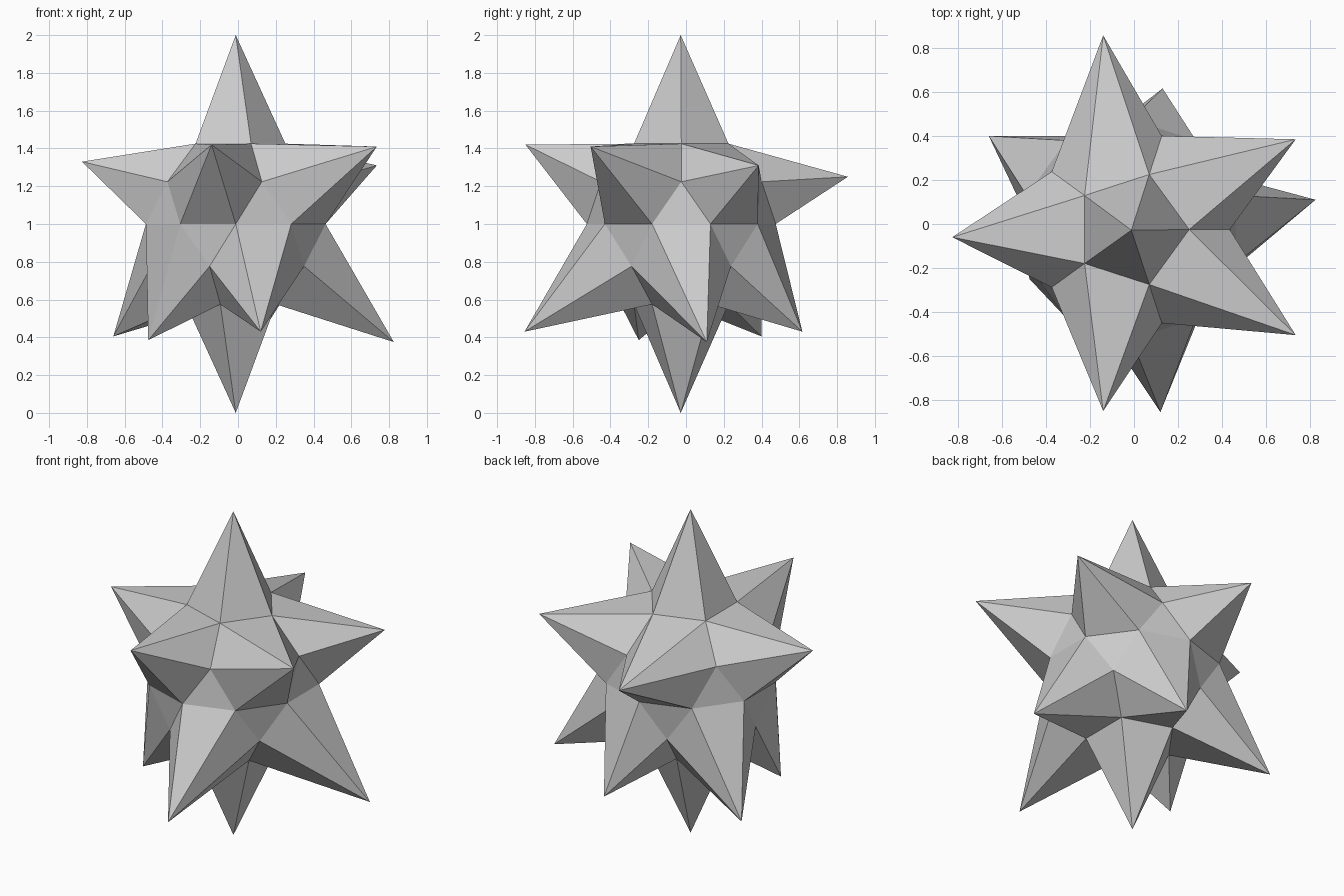
import bpy
import bmesh
from mathutils import Vector

if "Cube" in bpy.data.objects:
    bpy.data.objects.remove(bpy.data.objects["Cube"], do_unlink=True)

CORE = 0.5
CENTRE = Vector((-0.012, -0.025, 1.0))

# Uneven spike tips: two poles, an upper ring and a lower ring
TIPS = [
    (-0.012, -0.028, 2.0), (-0.012, -0.028, 0.0),
    (0.735, 0.385, 1.31), (-0.14, 0.857, 1.25), (-0.826, -0.06, 1.33),
    (-0.14, -0.85, 1.42), (0.735, -0.505, 1.41),
    (0.825, 0.11, 0.375), (0.13, 0.616, 0.43), (-0.66, 0.4, 0.405),
    (-0.475, -0.25, 0.385), (0.12, -0.855, 0.43),
]

# Single grey material
grey = bpy.data.materials.new("grey")
grey.use_nodes = True
colour = (0.6, 0.6, 0.6, 1)
grey.diffuse_color = colour
grey.node_tree.nodes["Principled BSDF"].inputs["Base Color"].default_value = colour

# Faceted core
bm = bmesh.new()
bmesh.ops.create_icosphere(bm, subdivisions=2, radius=CORE)


def can_spike(vert):
    """Poles and the two rings of midpoints may become spikes."""
    height = abs(vert.co.z) / CORE
    return height > 0.99 or 0.5 < height < 0.55


# Pull each spike vertex out to its tip
roots = [v for v in bm.verts if can_spike(v)]
for tip in TIPS:
    offset = Vector(tip) - CENTRE
    root = max(roots, key=lambda v: v.co.dot(offset))
    roots.remove(root)
    root.co = offset
bmesh.ops.translate(bm, verts=bm.verts, vec=CENTRE)
bmesh.ops.recalc_face_normals(bm, faces=bm.faces)

mesh = bpy.data.meshes.new("spiked_ball")
bm.to_mesh(mesh)
bm.free()
mesh.materials.append(grey)
ball = bpy.data.objects.new("spiked_ball", mesh)
bpy.context.collection.objects.link(ball)
